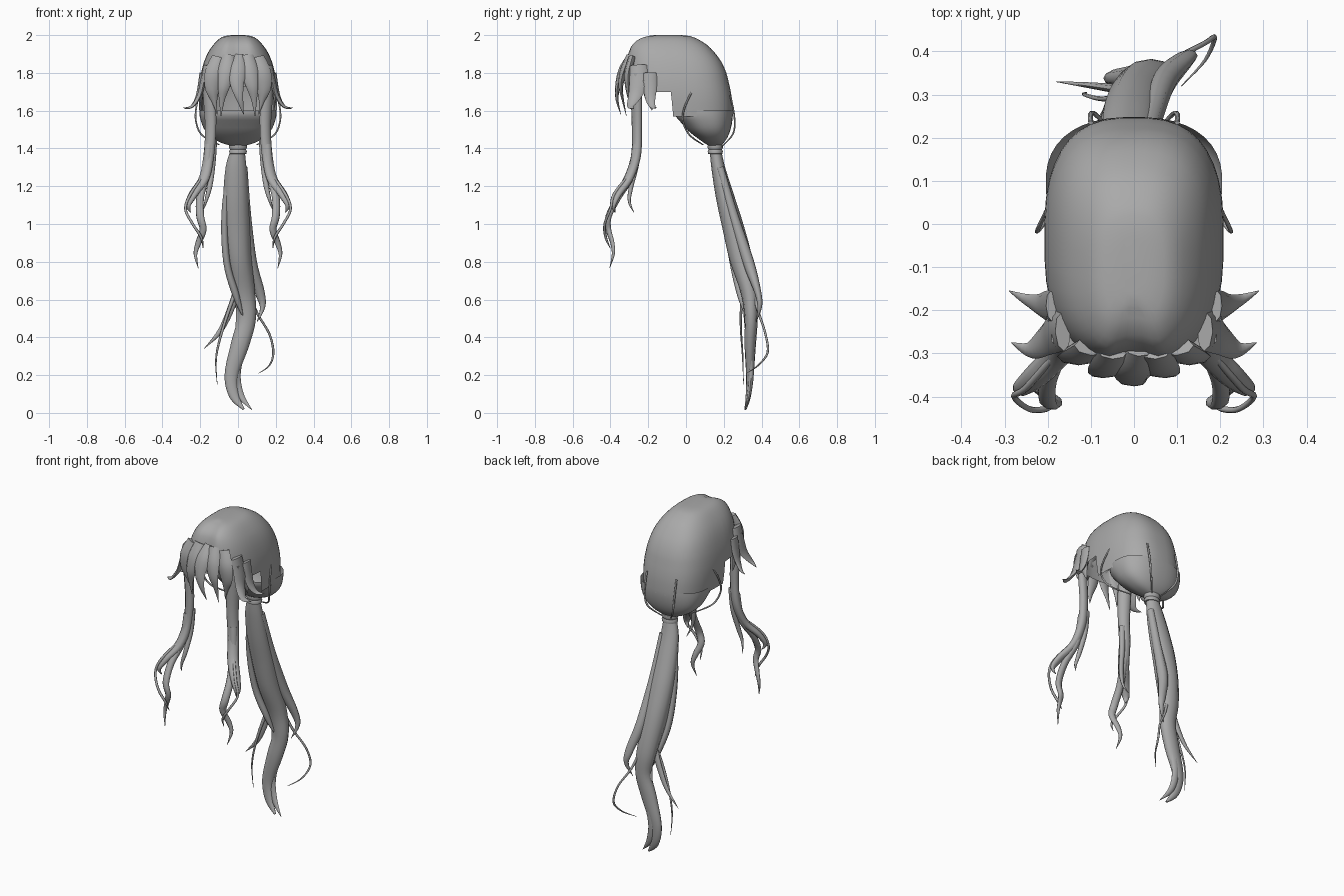
import bpy, bmesh, math
from mathutils import Vector

grey = bpy.data.materials.new("hair_grey")
grey.diffuse_color = (0.4, 0.4, 0.4, 1)


def finish(name, bm, angle=50):
    bmesh.ops.remove_doubles(bm, verts=bm.verts, dist=0.0005)
    bmesh.ops.recalc_face_normals(bm, faces=bm.faces)
    me = bpy.data.meshes.new(name)
    bm.to_mesh(me)
    bm.free()
    me.materials.append(grey)
    ob = bpy.data.objects.new(name, me)
    bpy.context.collection.objects.link(ob)
    bpy.ops.object.select_all(action='DESELECT')
    bpy.context.view_layer.objects.active = ob
    ob.select_set(True)
    bpy.ops.object.shade_smooth_by_angle(angle=math.radians(angle))
    return ob


def loft(bm, rings, cap=False):
    vs = [[bm.verts.new(p) for p in r] for r in rings]
    n = len(vs[0])
    for a, b in zip(vs, vs[1:]):
        for i in range(n):
            bm.faces.new((a[i], a[(i + 1) % n], b[(i + 1) % n], b[i]))
    if cap:
        bm.faces.new(vs[0])
        bm.faces.new(vs[-1])


def plan_ring(z, hx, yf, yb, n=40, e=2.7):
    """Rounded-box outline at height z."""
    pts = []
    for i in range(n):
        a = 2 * math.pi * (i + 0.5) / n
        c, s = math.cos(a), math.sin(a)
        x = math.copysign(abs(c) ** (2 / e), c) * hx
        y = math.copysign(abs(s) ** (2 / e), s) * (yb - yf) / 2 + (yb + yf) / 2
        pts.append((x, y, z))
    return pts


def spline(pts, steps):
    """Catmull-Rom through rows of numbers."""
    p = [pts[0]] + list(pts) + [pts[-1]]
    out = []
    for i in range(1, len(p) - 2):
        for k in range(steps):
            t = k / steps
            out.append([0.5 * (2 * b + (c - a) * t + (2 * a - 5 * b + 4 * c - d) * t * t
                               + (3 * b - a - 3 * c + d) * t ** 3)
                        for a, b, c, d in zip(*p[i - 1:i + 3])])
    return out + [list(pts[-1])]


def lock(name, pts, wide=(1, 0, 0), mirror=False, sides=8, steps=5):
    """Tapered strand; rows are x, y, z, half width, half depth."""
    rows = spline(pts, steps)
    for sx in ((1, -1) if mirror else (1,)):
        bm = bmesh.new()
        rings = []
        for i, r in enumerate(rows):
            c = Vector(r[:3])
            t = (Vector(rows[min(i + 1, len(rows) - 1)][:3]) - Vector(rows[max(i - 1, 0)][:3])).normalized()
            u = Vector(wide)
            u = (u - t * u.dot(t)).normalized()
            v = t.cross(u)
            ring = []
            for k in range(sides):
                a = 2 * math.pi * k / sides
                q = c + u * math.cos(a) * max(r[3], 0.001) + v * math.sin(a) * max(r[4], 0.001)
                ring.append((q.x * sx, q.y, q.z))
            rings.append(ring)
        loft(bm, rings, True)
        finish(name + ("" if not mirror else "_right" if sx > 0 else "_left"), bm, 70)


# Crown: rounded shell, open at the face; rows are z, half width, front y, back y
crown = [(2.0, .03, -.16, -.03), (1.995, .07, -.22, .02), (1.98, .10, -.26, .06),
         (1.95, .13, -.295, .11), (1.91, .158, -.31, .15), (1.86, .18, -.318, .187),
         (1.80, .196, -.32, .214), (1.75, .204, -.32, .227), (1.70, .208, -.315, .238),
         (1.64, .208, -.31, .246), (1.57, .203, -.30, .248)]
bm = bmesh.new()
loft(bm, [plan_ring(*r) for r in spline(crown, 2)])
bm.faces.new(sorted([v for v in bm.verts if v.co.z > 1.9999],
                    key=lambda v: math.atan2(v.co.y + .095, v.co.x)))
# parting dip at the front of the crown
for v in bm.verts:
    if v.co.y < -.2 and abs(v.co.x) < .06 and v.co.z > 1.8:
        v.co.y += .03 * (1 - abs(v.co.x) / .06)


def in_opening(c):
    if c.y < -.19:
        return c.z < 1.73
    if c.y < -.08:
        return c.z < 1.69
    return c.y < -.01 and c.z < 1.66 and abs(c.x) < .1


bmesh.ops.delete(bm, geom=[f for f in bm.faces if in_opening(f.calc_center_median())], context='FACES')
finish("crown", bm, 60)

# Nape: gathered hair curving under to the tie
nape = [(1.60, .205, -.06, .248), (1.57, .203, -.055, .248), (1.53, .192, -.02, .243), (1.49, .172, .015, .233),
        (1.455, .135, .06, .218), (1.43, .09, .095, .20), (1.415, .04, .12, .185)]
bm = bmesh.new()
loft(bm, [plan_ring(*r, e=2.4) for r in spline(nape, 2)])
finish("nape", bm, 60)

# Hair tie
bm = bmesh.new()
loft(bm, [plan_ring(z, r, .155 - r * .85, .155 + r * .85, 16, 2) for z, r in
          ((1.425, .034), (1.42, .047), (1.405, .05), (1.395, .043), (1.385, .048), (1.372, .046), (1.37, .03))], True)
finish("hair_tie", bm)

# Ponytail and its strands
lock("ponytail", [(0, .155, 1.40, .035, .03), (-.01, .17, 1.3, .055, .036), (-.012, .205, 1.15, .066, .048),
                  (-.008, .245, 1.0, .07, .056), (.005, .29, .82, .066, .06), (.03, .335, .64, .06, .045),
                  (.045, .345, .5, .05, .035), (.01, .34, .36, .048, .03), (-.035, .338, .2, .036, .02),
                  (-.02, .33, .09, .026, .014), (.03, .315, .02, .006, .006)], sides=12)
lock("ponytail_tip", [(.03, .335, .6, .04, .02), (.02, .345, .4, .035, .02), (-.01, .345, .22, .025, .015),
                      (.01, .335, .1, .02, .01), (.075, .31, .015, .001, .001)])
lock("tail_strand_right", [(.03, .18, 1.3, .02, .02), (.045, .25, 1.05, .024, .025), (.07, .33, .8, .03, .03),
                           (.115, .38, .64, .026, .018), (.13, .39, .56, .014, .012), (.10, .37, .48, .001, .001)])
lock("tail_strand_left", [(-.04, .17, 1.3, .018, .02), (-.07, .21, 1.05, .018, .02), (-.06, .25, .8, .018, .02),
                          (-.01, .29, .62, .018, .018), (.03, .32, .5, .001, .001)])
lock("tail_wisp_left", [(.02, .3, .75, .02, .015), (-.02, .31, .6, .02, .012), (-.09, .32, .44, .014, .008),
                        (-.18, .33, .34, .001, .001)])
lock("tail_wisp_low", [(0, .3, .68, .012, .01), (-.07, .29, .48, .008, .006), (-.115, .3, .3, .005, .004),
                       (-.11, .305, .15, .001, .001)])
lock("tail_wisp_loop", [(.05, .35, .66, .01, .01), (.10, .385, .53, .007, .007), (.165, .42, .42, .006, .006),
                        (.187, .432, .32, .006, .006), (.165, .38, .25, .004, .004), (.11, .32, .21, .001, .001)])

# Bangs: overlapping tapered locks over the forehead
lock("bang_center", [(.01, -.29, 1.89, .03, .02), (.0, -.335, 1.82, .045, .02), (-.005, -.36, 1.74, .036, .014),
                     (.01, -.365, 1.66, .018, .008), (.03, -.345, 1.58, .001, .001)])
lock("bang_inner", [(.05, -.295, 1.89, .035, .02), (.06, -.33, 1.81, .045, .02), (.075, -.345, 1.73, .032, .012),
                    (.085, -.335, 1.66, .016, .006), (.09, -.315, 1.57, .001, .001)], mirror=True)
lock("bang_outer", [(.10, -.285, 1.88, .04, .02), (.125, -.305, 1.8, .05, .022), (.135, -.305, 1.72, .04, .016),
                    (.125, -.295, 1.65, .015, .008), (.11, -.28, 1.58, .001, .001)], mirror=True)

# Outward flicks at the temples
lock("temple_flick", [(.165, -.25, 1.84, .045, .018), (.185, -.25, 1.75, .05, .016), (.205, -.27, 1.68, .036, .012),
                      (.24, -.292, 1.625, .02, .008), (.284, -.275, 1.61, .001, .001)], (0, 1, .3), True)
lock("side_flick", [(.192, -.19, 1.80, .035, .012), (.203, -.19, 1.72, .035, .012), (.22, -.188, 1.66, .026, .01),
                    (.25, -.175, 1.62, .014, .006), (.29, -.155, 1.615, .001, .001)], (0, 1, .3), True)
lock("ear_tuft", [(.196, -.20, 1.76, .03, .01), (.196, -.195, 1.68, .026, .01), (.19, -.18, 1.6, .001, .001)],
     (0, 1, 0), True)

# Long face-framing locks with curled ends
lock("side_lock", [(.16, -.265, 1.8, .035, .03), (.15, -.262, 1.65, .038, .026), (.145, -.26, 1.5, .034, .024),
                   (.155, -.265, 1.36, .032, .024), (.18, -.305, 1.24, .032, .022), (.235, -.36, 1.16, .028, .018),
                   (.265, -.385, 1.1, .018, .012), (.25, -.375, 1.06, .001, .001)], (1, .6, 0), True)
lock("side_curl", [(.155, -.265, 1.42, .024, .02), (.17, -.29, 1.26, .022, .02), (.2, -.36, 1.14, .022, .018),
                   (.2, -.41, 1.04, .022, .016), (.185, -.41, .97, .02, .014), (.21, -.39, .9, .016, .01),
                   (.225, -.385, .84, .01, .008), (.21, -.405, .765, .001, .001)], (1, .4, 0), True)
lock("side_inner_strand", [(.13, -.255, 1.45, .02, .016), (.135, -.262, 1.32, .016, .014), (.15, -.29, 1.2, .014, .012),
                           (.17, -.3, 1.12, .008, .008), (.19, -.275, 1.06, .001, .001)], (1, 0, 0), True)
lock("side_thin_strand", [(.18, -.3, 1.26, .008, .008), (.25, -.38, 1.16, .008, .008), (.278, -.4, 1.08, .007, .007),
                          (.24, -.43, 1.0, .007, .007), (.195, -.425, .93, .007, .007), (.185, -.40, .87, .001, .001)],
     (0, 1, 0), True)

# Fine loose strands around the nape
lock("ear_wisp", [(.203, .03, 1.7, .005, .005), (.222, -.01, 1.61, .005, .005), (.222, -.015, 1.54, .005, .005),
                  (.19, .02, 1.47, .005, .005), (.10, .09, 1.42, .003, .003)], (0, 1, 0), True, 6)
lock("back_wisp", [(.10, .235, 1.68, .006, .005), (.10, .256, 1.57, .006, .005), (.085, .25, 1.48, .006, .005),
                   (.03, .19, 1.41, .003, .003)], (1, 0, 0), True, 6)
